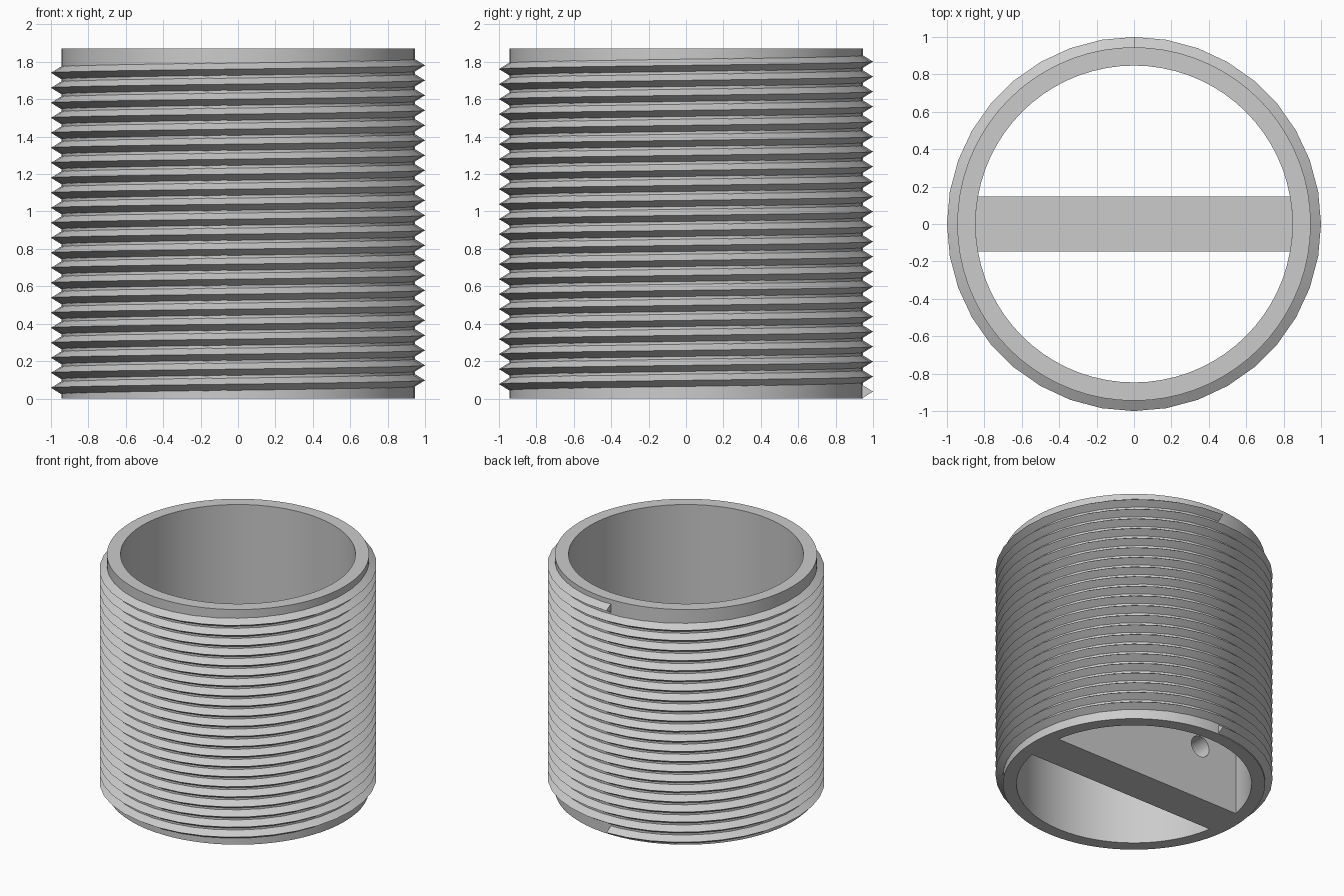
import bpy, bmesh, math

HEIGHT = 1.87
OUTER, BORE, CREST = 0.945, 0.847, 1.0
PITCH, TURNS, STEPS = 0.0802, 22, 36
TOOTH = 0.035          # half height of a thread tooth
BAR_HALF, BAR_TOP = 0.147, 0.87

if "Cube" in bpy.data.objects:
    bpy.data.objects.remove(bpy.data.objects["Cube"], do_unlink=True)

grey = bpy.data.materials.new("plain grey")
grey.use_nodes = True
grey.diffuse_color = (0.6, 0.6, 0.6, 1)
grey.node_tree.nodes["Principled BSDF"].inputs["Base Color"].default_value = (0.6, 0.6, 0.6, 1)


def polar(radius, angle, z):
    return (radius * math.cos(angle), radius * math.sin(angle), z)


def make_object(name, bm):
    bmesh.ops.recalc_face_normals(bm, faces=bm.faces)
    mesh = bpy.data.meshes.new(name)
    bm.to_mesh(mesh)
    bm.free()
    mesh.materials.append(grey)
    obj = bpy.data.objects.new(name, mesh)
    bpy.context.collection.objects.link(obj)
    return obj


def smooth(obj):
    bpy.ops.object.select_all(action="DESELECT")
    obj.select_set(True)
    bpy.context.view_layer.objects.active = obj
    bpy.ops.object.shade_smooth_by_angle(angle=math.radians(30))


def sweep(bm, rings, closed):
    """Skin a row of cross-sections, joined in a loop or capped at both ends."""
    rings = [[bm.verts.new(p) for p in ring] for ring in rings]
    pairs = list(zip(rings, rings[1:]))
    if closed:
        pairs.append((rings[-1], rings[0]))
    else:
        bm.faces.new(rings[0])
        bm.faces.new(rings[-1])
    for a, b in pairs:
        for i in range(len(a)):
            j = (i + 1) % len(a)
            bm.faces.new((a[i], a[j], b[j], b[i]))


# Open tube wall
profile = [(BORE, 0), (OUTER, 0), (OUTER, HEIGHT), (BORE, HEIGHT)]
sides = STEPS * 2
bm = bmesh.new()
sweep(bm, [[polar(r, math.tau * i / sides, z) for r, z in profile]
           for i in range(sides)], True)
smooth(make_object("tube", bm))

# Right-handed helical thread, starting and ending at the back
bm = bmesh.new()
rings = []
for i in range(TURNS * STEPS + 1):
    angle = math.pi / 2 + math.tau * i / STEPS
    z = 0.037 + PITCH * i / STEPS
    rings.append([polar(OUTER - 0.002, angle, z - TOOTH),
                  polar(CREST, angle, z),
                  polar(OUTER - 0.002, angle, z + TOOTH)])
sweep(bm, rings, False)
smooth(make_object("thread", bm))

# Crossbar with ends curved to fit the bore
bm = bmesh.new()
spread = math.asin(BAR_HALF / BORE)
angles = [side + spread * k / 3 for side in (0, math.pi) for k in range(-3, 4)]
sweep(bm, [[polar(BORE, a, z) for a in angles] for z in (0, BAR_TOP)], False)
bar = make_object("crossbar", bm)

# Round cross holes through the bar
for x in (-0.5, 0.5):
    bpy.ops.mesh.primitive_cylinder_add(vertices=32, radius=0.083, depth=1,
                                        location=(x, 0, BAR_TOP / 2),
                                        rotation=(math.pi / 2, 0, 0))
    cutter = bpy.context.object
    cutter.name = "hole_cutter"
    cutter.hide_render = True
    cutter.data.materials.append(grey)
    cut = bar.modifiers.new("hole", "BOOLEAN")
    cut.operation, cut.solver, cut.object = "DIFFERENCE", "EXACT", cutter
    bpy.context.view_layer.objects.active = bar
    bpy.ops.object.modifier_apply(modifier=cut.name)
    bpy.data.objects.remove(cutter, do_unlink=True)
smooth(bar)
